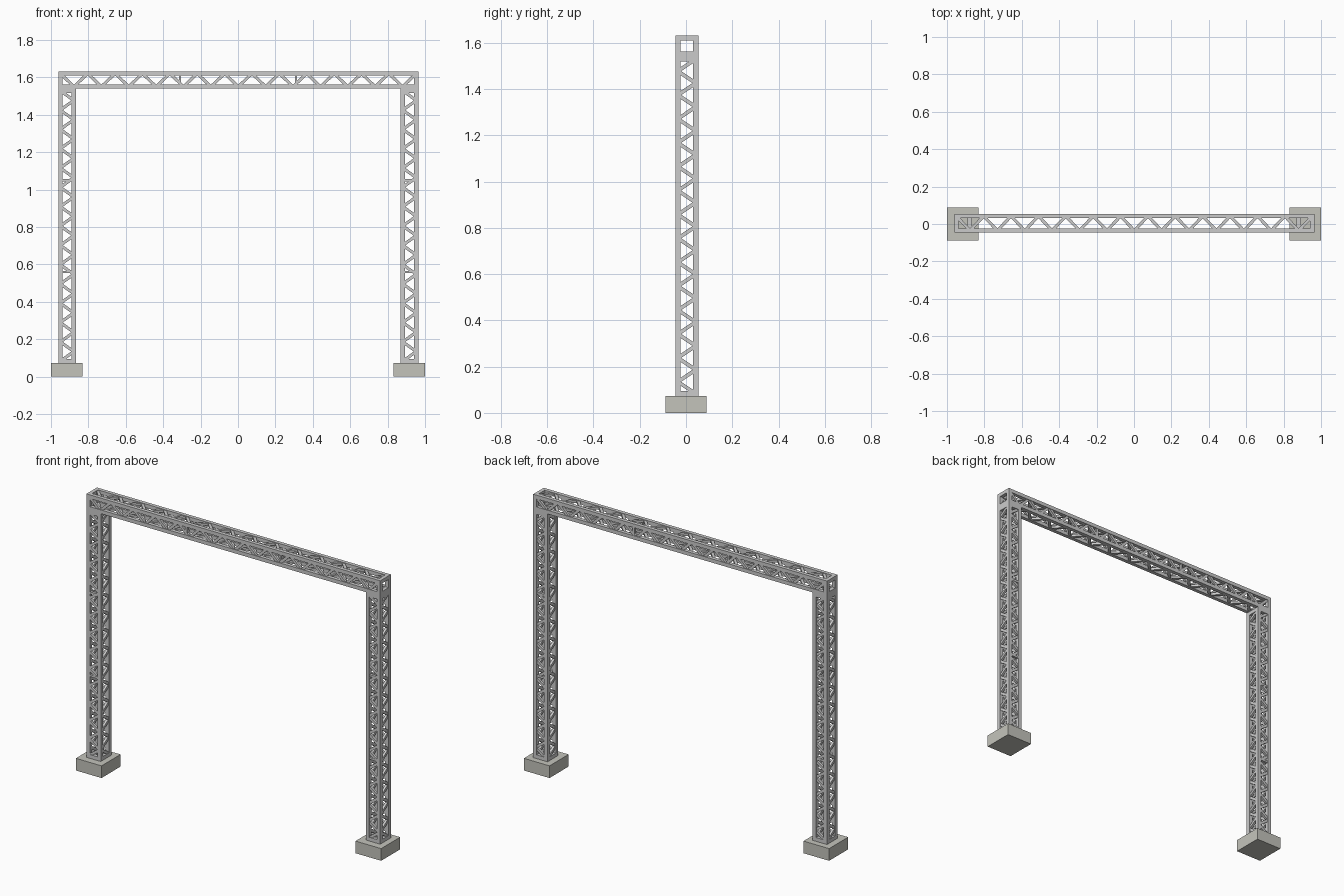
import bpy, bmesh
from mathutils import Vector, Matrix

if "Cube" in bpy.data.objects:
    bpy.data.objects.remove(bpy.data.objects["Cube"])

T = 0.022          # chord thickness
Y0, Y1 = -0.046, 0.053


def bar(bm, a, b, normal, width, depth):
    """Rectangular bar from a to b; depth is measured along normal."""
    a, b, n = Vector(a), Vector(b), Vector(normal)
    d = (b - a).normalized()
    s = n.cross(d)
    m = Matrix((s * width, n * depth, d * (b - a).length)).transposed().to_4x4()
    m.translation = (a + b) / 2
    bmesh.ops.create_cube(bm, size=1, matrix=m)


def finish(bm, name, mat=None):
    bmesh.ops.recalc_face_normals(bm, faces=bm.faces)
    me = bpy.data.meshes.new(name)
    bm.to_mesh(me)
    bm.free()
    ob = bpy.data.objects.new(name, me)
    bpy.context.collection.objects.link(ob)
    if mat:
        me.materials.append(mat)
    return ob


def truss(name, lo, hi, axis, count, starts, joints):
    """Box truss along axis: chords, end frames and zigzag webs on four faces.
    starts[cross axis] picks the side where the zigzag begins."""
    bm = bmesh.new()
    h = T / 2
    lo_c = [v + h for v in lo]
    hi_c = [v - h for v in hi]
    cross = [i for i in range(3) if i != axis]

    def point(values):
        return Vector([values[i] for i in range(3)])

    # four corner chords
    p, q = cross
    np = [1 if i == p else 0 for i in range(3)]
    for a in (lo_c[p], hi_c[p]):
        for b in (lo_c[q], hi_c[q]):
            bar(bm, point({p: a, q: b, axis: lo[axis]}),
                point({p: a, q: b, axis: hi[axis]}), np, T, T)

    for p, q in (cross, cross[::-1]):
        n = [1 if i == p else 0 for i in range(3)]
        ends = (lo_c[q], hi_c[q])
        step = (hi_c[axis] - lo_c[axis]) / count
        for face in (lo_c[p], hi_c[p]):
            # end frames
            for w in (lo_c[axis], hi_c[axis]):
                bar(bm, point({p: face, q: ends[0] + h, axis: w}),
                    point({p: face, q: ends[1] - h, axis: w}), n, T, T)
            # section joints on front and back
            if p == 1:
                for w in joints:
                    bar(bm, point({p: face, q: ends[0], axis: w}),
                        point({p: face, q: ends[1], axis: w}), n, 0.012, 0.016)
            # zigzag web
            for i in range(count):
                k = (i + starts[q]) % 2
                w = lo_c[axis] + i * step
                bar(bm, point({p: face, q: ends[k], axis: w}),
                    point({p: face, q: ends[1 - k], axis: w + step}),
                    n, 0.016, 0.014)
    return finish(bm, name)


# concrete pads
concrete = bpy.data.materials.new("concrete")
concrete.diffuse_color = (0.55, 0.55, 0.5, 1)
concrete.use_nodes = True
concrete.node_tree.nodes["Principled BSDF"].inputs["Base Color"].default_value = concrete.diffuse_color
for side, x in (("left", -0.916), ("right", 0.916)):
    bm = bmesh.new()
    bmesh.ops.create_cube(bm, size=1, matrix=Matrix.Translation((x, 0, 0.036))
                          @ Matrix.Diagonal((0.168, 0.178, 0.072, 1)))
    finish(bm, side + "_base", concrete)

# columns
for side, x in (("left", -0.914), ("right", 0.917)):
    truss(side + "_column", (x - 0.047, Y0, 0.072), (x + 0.047, Y1, 1.54), 2,
          28, {0: 0, 1: 1}, (0.56, 1.05))

# top beam
truss("top_beam", (-0.961, Y0, 1.54), (0.964, Y1, 1.632), 0,
      26, {1: 1, 2: 1}, (-0.31, 0.31))
